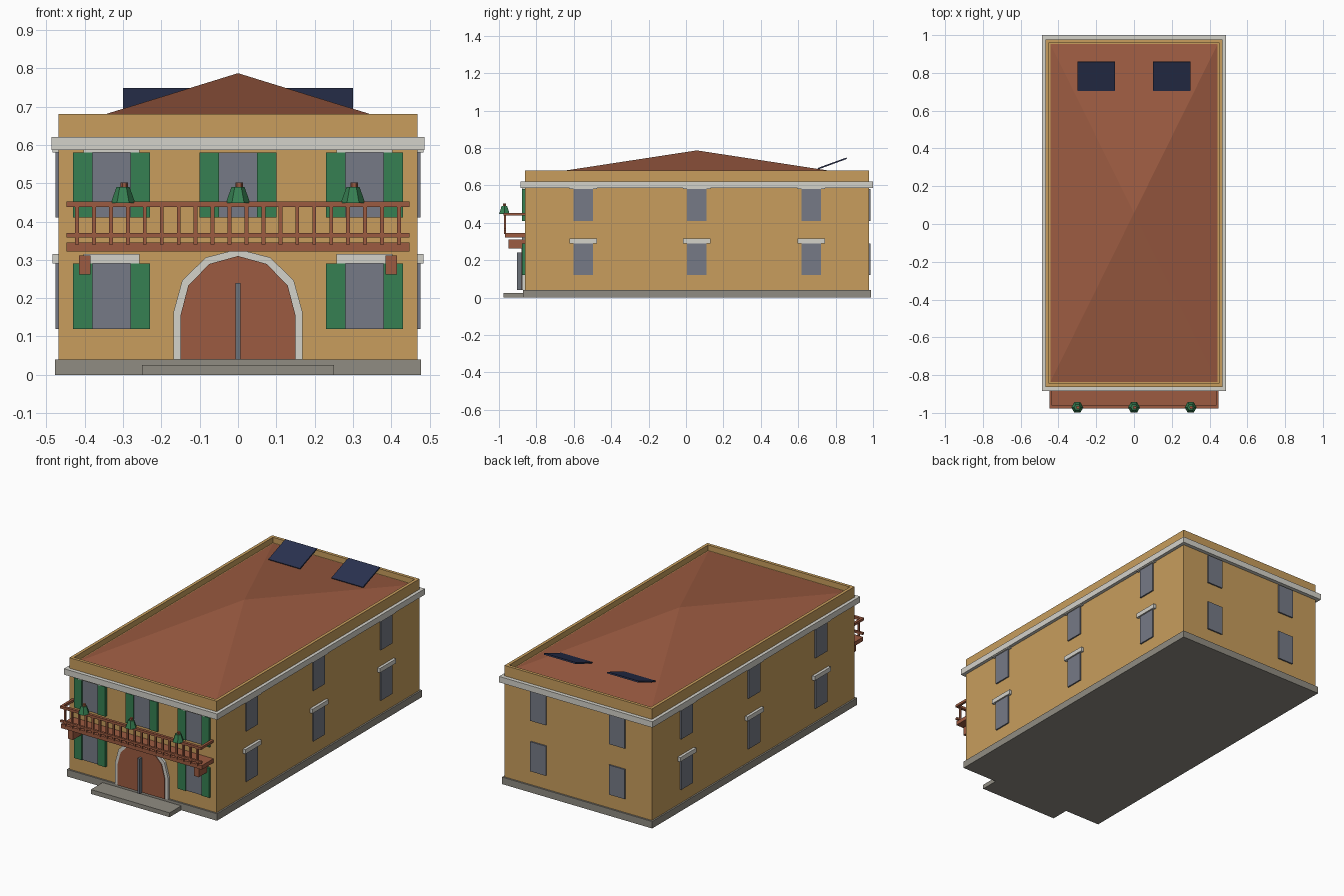
import bpy, bmesh, math
from mathutils import Matrix

if "Cube" in bpy.data.objects:
    bpy.data.objects.remove(bpy.data.objects["Cube"])

YC = 0.058                       # centre of the building along y
HX, HY = 0.468, 0.92             # wall half sizes
YF, YB = YC - HY, YC + HY        # front and back wall planes


def material(name, rgb):
    m = bpy.data.materials.new(name)
    lin = [((c / 255 + 0.055) / 1.055) ** 2.4 for c in rgb]
    m.diffuse_color = (*lin, 1)
    m.use_nodes = True
    m.node_tree.nodes["Principled BSDF"].inputs["Base Color"].default_value = m.diffuse_color
    return m


OCHRE = material("ochre_wall", (200, 158, 93))
BROWN = material("terracotta_brown", (156, 91, 65))
GREEN = material("green", (54, 128, 82))
GLASS = material("window_grey", (118, 122, 134))
WHITE = material("pale_trim", (212, 210, 202))
STONE = material("stone_grey", (144, 140, 130))
NAVY = material("solar_navy", (42, 50, 80))
STEEL = material("handle_grey", (108, 114, 122))


def finish(name, bm, mat):
    bmesh.ops.recalc_face_normals(bm, faces=bm.faces)
    me = bpy.data.meshes.new(name)
    bm.to_mesh(me)
    bm.free()
    me.materials.append(mat)
    ob = bpy.data.objects.new(name, me)
    bpy.context.collection.objects.link(ob)
    return ob


def add_box(bm, x0, x1, y0, y1, z0, z1):
    m = Matrix.Translation(((x0 + x1) / 2, (y0 + y1) / 2, (z0 + z1) / 2))
    m = m @ Matrix.Diagonal((x1 - x0, y1 - y0, z1 - z0, 1))
    bmesh.ops.create_cube(bm, size=1, matrix=m)


def boxes(name, mat, specs):
    bm = bmesh.new()
    for s in specs:
        add_box(bm, *s)
    return finish(name, bm, mat)


def prism(name, mat, pts, y0, y1):
    """Extrude an outline in the xz plane from y0 to y1."""
    bm = bmesh.new()
    f = bm.faces.new([bm.verts.new((x, y0, z)) for x, z in pts])
    r = bmesh.ops.extrude_face_region(bm, geom=[f])
    for v in r["geom"]:
        if isinstance(v, bmesh.types.BMVert):
            v.co.y = y1
    return finish(name, bm, mat)


# walls with sunken roof deck inside the parapet
bm = bmesh.new()
add_box(bm, -HX, HX, YF, YB, 0.03, 0.68)
bm.faces.ensure_lookup_table()
top = max(bm.faces, key=lambda f: f.calc_center_median().z)
bmesh.ops.inset_region(bm, faces=[top], thickness=0.025)
inner = bmesh.ops.extrude_face_region(bm, geom=[top])
bmesh.ops.delete(bm, geom=[top], context='FACES')
for v in inner["geom"]:
    if isinstance(v, bmesh.types.BMVert):
        v.co.z = 0.648
finish("walls", bm, OCHRE)

# plinth, step and cornice
boxes("plinth", STONE, [(-0.477, 0.477, YC - 0.93, YC + 0.93, 0, 0.04)])
boxes("front_step", STONE, [(-0.25, 0.25, -0.977, YF, 0, 0.025)])
boxes("cornice", WHITE, [(-0.487, 0.487, YC - 0.942, YC + 0.942, 0.586, 0.62)])

# low pyramid roof
bm = bmesh.new()
rx, ry = HX - 0.025, HY - 0.025
base = [bm.verts.new((sx * rx, YC + sy * ry, 0.65))
        for sx, sy in ((-1, -1), (1, -1), (1, 1), (-1, 1))]
apex = bm.verts.new((0, YC, 0.787))
bm.faces.new(base)
for i in range(4):
    bm.faces.new((base[i], base[(i + 1) % 4], apex))
finish("roof", bm, BROWN)

# tilted solar panels
for side, x in (("left", -0.2), ("right", 0.2)):
    bm = bmesh.new()
    add_box(bm, -0.1, 0.1, -0.082, 0.082, -0.004, 0.004)
    bm.transform(Matrix.Translation((x, 0.782, 0.717)) @ Matrix.Rotation(math.radians(20), 4, 'X'))
    finish(side + "_solar_panel", bm, NAVY)

# windows, shutters and lintels
panes, shutters, lintels = [], [], []
LOW, HIGH = (0.12, 0.29), (0.41, 0.58)
T = 0.008
for z0, z1 in (LOW, HIGH):
    for x in (-0.33, 0, 0.33):                       # front
        if x == 0 and z0 == LOW[0]:
            continue                                 # the door is here
        panes.append((x - 0.05, x + 0.05, YF - T, YF + 0.01, z0, z1))
        for s in (-0.075, 0.075):
            shutters.append((x + s - 0.025, x + s + 0.025, YF - 0.014, YF + 0.01, z0, z1))
        if x:
            lintels.append((x - 0.073, x + 0.073, YF - 0.016, YF + 0.01, z1, z1 + 0.025))
    for x in (-0.25, 0.25):                          # back
        panes.append((x - 0.05, x + 0.05, YB - 0.01, YB + T, z0, z1))
    for y in (-0.55, 0.058, 0.67):                   # both long sides
        for s in (-1, 1):
            a, b, c = sorted((s * (HX - 0.01), s * (HX + T)))+[s * (HX + 0.016)]
            panes.append((a, b, y - 0.052, y + 0.052, z0, z1))
            a, b = sorted((s * (HX - 0.01), c))
            lintels.append((a, b, y - 0.073, y + 0.073, z1, z1 + 0.025))
boxes("window_panes", GLASS, panes)
boxes("shutters", GREEN, shutters)
boxes("lintels", WHITE, lintels)


# arched door with surround and centre bar
def arch(r, h, spring):
    pts = [(r * math.cos(math.radians(a)), spring + h * math.sin(math.radians(a)))
           for a in range(0, 181, 30)]
    return [(r, 0.04)] + pts + [(-r, 0.04)]


prism("door_surround", WHITE, arch(0.168, 0.163, 0.165), YF + 0.01, YF - 0.014)
prism("door", BROWN, arch(0.15, 0.155, 0.155), YF + 0.01, YF - 0.018)
boxes("door_bar", STEEL, [(-0.007, 0.007, -0.903, YF, 0.04, 0.24)])

# balcony
boxes("balcony_floor", BROWN, [(-0.448, 0.448, -0.968, YF, 0.322, 0.345)])
boxes("balcony_brackets", BROWN,
      [(x - 0.015, x + 0.015, -0.948, YF, 0.262, 0.311) for x in (-0.4, 0.4)])
rails = [(-0.448, 0.448, -0.976, -0.96, 0.438, 0.452),
         (-0.448, 0.448, -0.974, -0.962, 0.358, 0.37)]
rails += [(x - 0.007, x + 0.007, -0.962, YF, 0.438, 0.452) for x in (-0.441, 0.441)]
boxes("balcony_rails", BROWN, rails)
boxes("balusters", BROWN,
      [(x - 0.005, x + 0.005, -0.973, -0.963, 0.34, 0.442)
       for x in (-0.42 + 0.84 * i / 19 for i in range(20))])

# hexagonal plants on the railing with small stubs on top
for name, x in (("left", -0.3), ("middle", 0), ("right", 0.3)):
    for part, mat, n, r1, r2, z0, z1 in (("plant", GREEN, 6, 0.032, 0.017, 0.448, 0.49),
                                         ("plant_stub", BROWN, 6, 0.01, 0.01, 0.485, 0.502)):
        bm = bmesh.new()
        bmesh.ops.create_cone(bm, cap_ends=True, segments=n, radius1=r1, radius2=r2, depth=z1 - z0,
                              matrix=Matrix.Translation((x + (0.003 if n == 6 and r1 == r2 else 0), -0.971,
                                                         (z0 + z1) / 2)) @ Matrix.Rotation(math.pi / 6, 4, 'Z'))
        finish(name + "_" + part, bm, mat)
